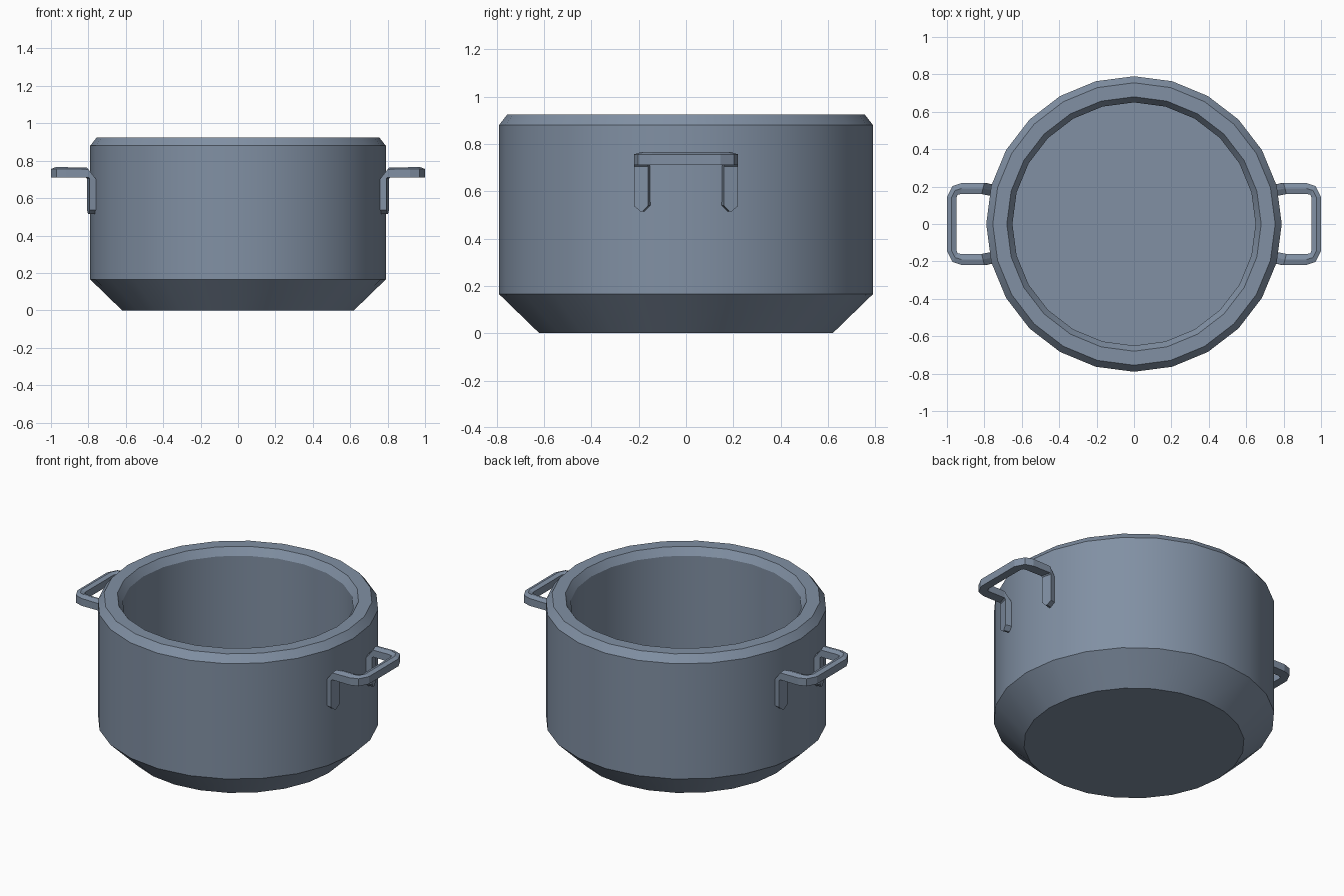
import bpy, bmesh, math
from mathutils import Vector

if "Cube" in bpy.data.objects:
    bpy.data.objects.remove(bpy.data.objects["Cube"])

steel = bpy.data.materials.new("blue_grey_steel")
steel.diffuse_color = (0.22, 0.28, 0.37, 1)
steel.use_nodes = True
steel.node_tree.nodes["Principled BSDF"].inputs["Base Color"].default_value = steel.diffuse_color


def make_object(name, bm):
    bmesh.ops.recalc_face_normals(bm, faces=bm.faces)
    mesh = bpy.data.meshes.new(name)
    bm.to_mesh(mesh)
    bm.free()
    mesh.materials.append(steel)
    obj = bpy.data.objects.new(name, mesh)
    bpy.context.collection.objects.link(obj)
    return obj


def skin(bm, rings):
    """Join closed rings of points with quads and cap both ends."""
    rows = [[bm.verts.new(p) for p in ring] for ring in rings]
    n = len(rows[0])
    for a, b in zip(rows, rows[1:]):
        for i in range(n):
            j = (i + 1) % n
            bm.faces.new((a[i], a[j], b[j], b[i]))
    bm.faces.new(rows[0])
    bm.faces.new(rows[-1])


# Pot body: (radius, height) from the base, over the rim, down to the inner floor
SIDES = 24
profile = [(0.62, 0), (0.79, 0.165), (0.79, 0.88), (0.755, 0.925),
           (0.68, 0.925), (0.65, 0.88), (0.65, 0.13)]
bm = bmesh.new()
skin(bm, [[(r * math.cos(2 * math.pi * i / SIDES), r * math.sin(2 * math.pi * i / SIDES), z)
           for i in range(SIDES)] for r, z in profile])
pot = make_object("pot_body", bm)
bpy.context.view_layer.objects.active = pot
pot.select_set(True)
bpy.ops.object.shade_smooth_by_angle(angle=math.radians(30))


# Handles: cross-section with a flat face and a shallow ridge on the other side
def section(outer, inner, up):
    o, i, u = Vector(outer), Vector(inner), Vector(up)
    return [o, i, i + u, (o + i) / 2 + u * 1.2, o + u]


def flip_y(ring):
    return [Vector((p.x, -p.y, p.z)) for p in ring]


half = [
    section((0.800, -0.193, 0.515), (0.802, -0.183, 0.515), (-0.038, 0.009, 0)),   # leg tip
    section((0.793, -0.220, 0.537), (0.808, -0.160, 0.540), (-0.038, 0.009, 0)),
    section((0.793, -0.220, 0.705), (0.808, -0.160, 0.705), (-0.035, 0.008, -0.005)),
    section((0.800, -0.220, 0.711), (0.815, -0.160, 0.711), (0, 0, 0.043)),        # arm
    section((0.920, -0.220, 0.710), (0.925, -0.160, 0.710), (0, 0, 0.046)),
    section((0.970, -0.203, 0.710), (0.943, -0.156, 0.710), (0, 0, 0.046)),
    section((1.000, -0.145, 0.710), (0.950, -0.140, 0.710), (0, 0, 0.046)),        # grip
]
rings = half + [flip_y(r) for r in reversed(half)]

for name, sign in (("right_handle", 1), ("left_handle", -1)):
    bm = bmesh.new()
    skin(bm, [[(sign * p.x, p.y, p.z) for p in ring] for ring in rings])
    make_object(name, bm)
